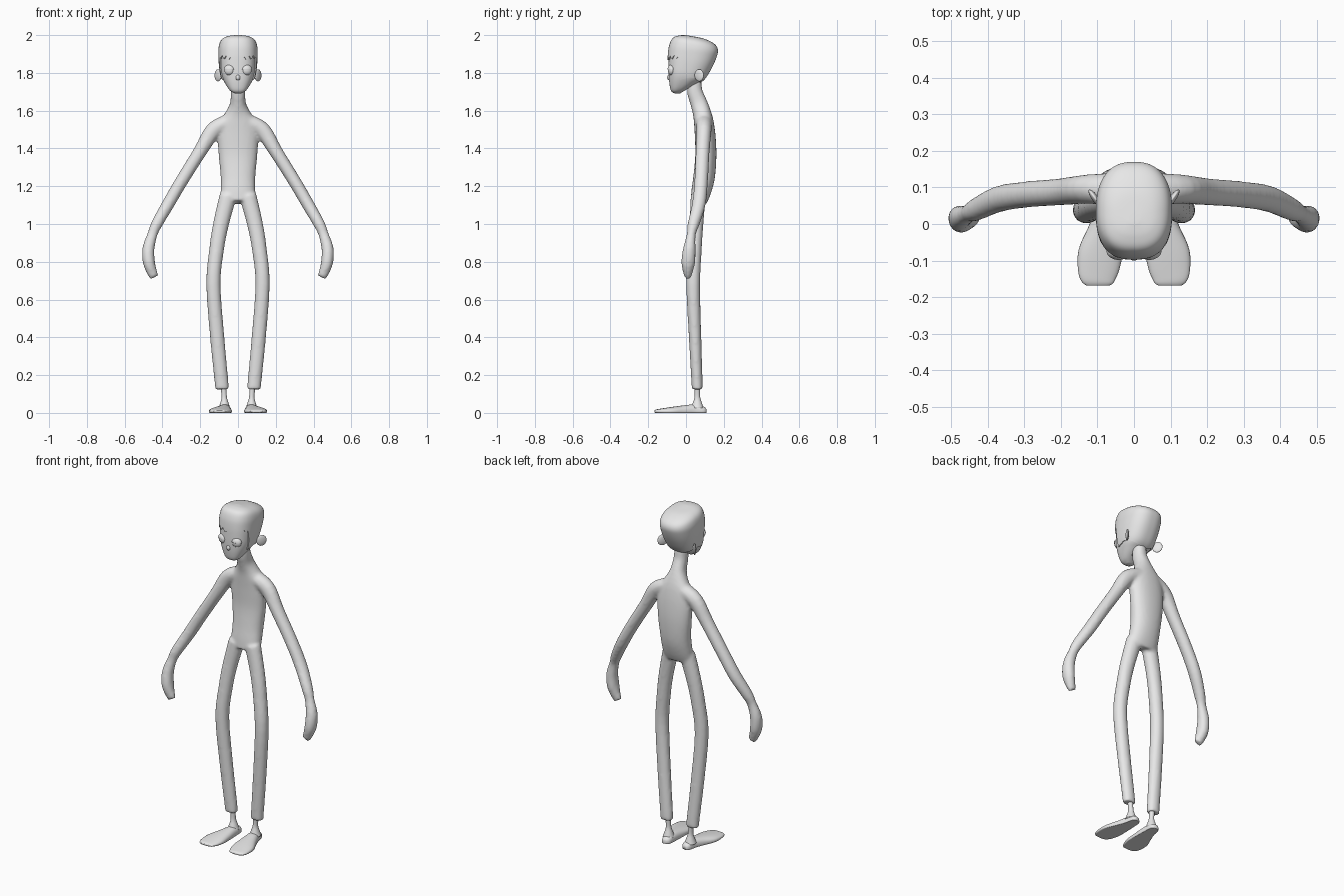
import bpy, bmesh, math
from mathutils import Vector, Matrix

if "Cube" in bpy.data.objects:
    bpy.data.objects.remove(bpy.data.objects["Cube"])

grey = bpy.data.materials.new("plain_grey")
grey.use_nodes = True
grey.diffuse_color = (0.8, 0.8, 0.8, 1)
grey.node_tree.nodes["Principled BSDF"].inputs["Base Color"].default_value = (0.8, 0.8, 0.8, 1)


def sample(rows, v):
    """Smooth interpolation through rows of numbers, v from 0 to 1."""
    last = len(rows) - 1
    i = min(int(v * last), last - 1)
    t = v * last - i
    p, q, r, s = (rows[min(max(i + k, 0), last)] for k in (-1, 0, 1, 2))
    return [b + 0.5 * t * (c - a + t * (2 * a - 5 * b + 4 * c - d + t * (3 * (b - c) + d - a)))
            for a, b, c, d in zip(p, q, r, s)]


def spow(value, power):
    return math.copysign(abs(value) ** power, value)


def skin(bm, rings, caps=(True, True)):
    """Bridge rings of points with quads."""
    loops = [[bm.verts.new(p) for p in ring] for ring in rings]
    n = len(loops[0])
    for a, b in zip(loops, loops[1:]):
        for k in range(n):
            bm.faces.new((a[k], a[(k + 1) % n], b[(k + 1) % n], b[k]))
    for loop, wanted in ((loops[0], caps[0]), (loops[-1], caps[1])):
        if wanted:
            bm.faces.new(loop)


def tube(bm, rows, side=1, ref=(0, 1, 0), power=1.0, steps=4, sides=28, floor=None):
    """Sweep ellipses along a path of (x, y, z, width radius, depth radius)."""
    count = (len(rows) - 1) * steps
    path = [sample(rows, k / count) for k in range(count + 1)]
    rings = []
    for k, (x, y, z, ra, rb) in enumerate(path):
        a, b = path[max(k - 1, 0)], path[min(k + 1, count)]
        tangent = (Vector(b[:3]) - Vector(a[:3])).normalized()
        across = tangent.cross(Vector(ref)).normalized()
        depth = across.cross(tangent)
        ring = []
        for j in range(sides):
            t = math.tau * j / sides
            p = Vector((x, y, z)) + across * ra * spow(math.cos(t), power) + depth * rb * spow(math.sin(t), power)
            if floor is not None:
                p.z = max(p.z, floor)
            ring.append((p.x * side, p.y, p.z))
        rings.append(ring)
    skin(bm, rings)


def finish(bm, name):
    bmesh.ops.recalc_face_normals(bm, faces=bm.faces)
    mesh = bpy.data.meshes.new(name)
    bm.to_mesh(mesh)
    bm.free()
    mesh.materials.append(grey)
    mesh.polygons.foreach_set("use_smooth", [True] * len(mesh.polygons))
    ob = bpy.data.objects.new(name, mesh)
    bpy.context.collection.objects.link(ob)
    return ob


def ellipsoid(name, loc, scale, turn=0.0, upper_only=False):
    bm = bmesh.new()
    bmesh.ops.create_uvsphere(bm, u_segments=24, v_segments=16, radius=1)
    if upper_only:
        bmesh.ops.bisect_plane(bm, geom=bm.verts[:] + bm.edges[:] + bm.faces[:],
                               plane_co=(0, 0, 0.15), plane_no=(0, 0, -1), clear_outer=True)
        bmesh.ops.holes_fill(bm, edges=bm.edges)
    move = Matrix.Translation(loc) @ Matrix.Rotation(turn, 4, "Z") @ Matrix.Diagonal((*scale, 1))
    bmesh.ops.transform(bm, matrix=move, verts=bm.verts)
    return finish(bm, name)


# Body: torso with neck, arms with hands, and legs, fused into one skin
torso = [(0, 0.045, 1.76, 0.036, 0.036), (0, 0.047, 1.70, 0.038, 0.041),
         (0, 0.068, 1.64, 0.042, 0.045), (0, 0.084, 1.59, 0.066, 0.048),
         (0, 0.094, 1.54, 0.1, 0.052), (0, 0.102, 1.46, 0.108, 0.055),
         (0, 0.105, 1.36, 0.102, 0.056), (0, 0.096, 1.25, 0.092, 0.057),
         (0, 0.080, 1.17, 0.092, 0.052), (0, 0.066, 1.115, 0.094, 0.042)]
arm = [(0.05, 0.095, 1.54, 0.042, 0.045), (0.13, 0.095, 1.495, 0.044, 0.040),
       (0.2, 0.088, 1.385, 0.036, 0.037), (0.3, 0.080, 1.225, 0.034, 0.036),
       (0.37, 0.068, 1.105, 0.033, 0.036), (0.43, 0.040, 1.0, 0.030, 0.031),
       (0.453, 0.028, 0.945, 0.027, 0.024), (0.474, 0.018, 0.87, 0.032, 0.033),
       (0.472, 0.012, 0.80, 0.032, 0.037), (0.457, 0.010, 0.75, 0.028, 0.027),
       (0.442, 0.010, 0.718, 0.024, 0.017)]
leg = [(0.052, 0.065, 1.15, 0.046, 0.040), (0.090, 0.055, 1.0, 0.042, 0.037),
       (0.114, 0.046, 0.86, 0.039, 0.037), (0.130, 0.038, 0.68, 0.038, 0.037),
       (0.110, 0.048, 0.4, 0.038, 0.033), (0.088, 0.058, 0.17, 0.037, 0.030),
       (0.085, 0.059, 0.125, 0.036, 0.029)]
bm = bmesh.new()
tube(bm, torso, power=0.9)
for side in (1, -1):
    tube(bm, arm, side)
    tube(bm, leg, side)
body = finish(bm, "body")
remesh = body.modifiers.new("fuse", "REMESH")
remesh.mode = "VOXEL"
remesh.voxel_size = 0.009
remesh.use_smooth_shade = True
relax = body.modifiers.new("relax", "SMOOTH")
relax.factor = 0.5
relax.iterations = 5

# Ankles and flat-soled feet
ankle = [(0.072, 0.06, 0.025, 0.032, 0.034), (0.072, 0.06, 0.05, 0.023, 0.025),
         (0.073, 0.06, 0.085, 0.014, 0.015), (0.077, 0.06, 0.145, 0.016, 0.016)]
foot = [(0.064, 0.107, 0.008, 0.012, 0.012), (0.066, 0.092, 0.008, 0.026, 0.026),
        (0.07, 0.04, 0.008, 0.034, 0.036), (0.08, -0.02, 0.008, 0.047, 0.031),
        (0.092, -0.08, 0.008, 0.060, 0.023), (0.098, -0.13, 0.008, 0.055, 0.015),
        (0.098, -0.158, 0.008, 0.044, 0.010), (0.098, -0.168, 0.008, 0.032, 0.005)]
for label, side in (("left", 1), ("right", -1)):
    bm = bmesh.new()
    tube(bm, ankle, side)
    finish(bm, label + "_ankle")
    bm = bmesh.new()
    tube(bm, foot, side, ref=(0, 0, 1), power=0.85, floor=0.0)
    finish(bm, label + "_foot")

# Head: tilted rings of (front y, front z, back y, back z, half width)
head_rows = [(-0.055, 1.690, -0.03, 1.692, 0.015), (-0.078, 1.703, 0.0, 1.71, 0.042),
             (-0.088, 1.745, 0.055, 1.742, 0.068), (-0.092, 1.80, 0.095, 1.77, 0.087),
             (-0.092, 1.85, 0.132, 1.83, 0.095), (-0.090, 1.90, 0.156, 1.885, 0.098),
             (-0.083, 1.945, 0.163, 1.922, 0.097), (-0.066, 1.980, 0.145, 1.950, 0.086),
             (-0.035, 1.992, 0.095, 1.975, 0.058), (0.0, 1.994, 0.04, 1.987, 0.015)]
COLUMNS = 144


def head_point(a, v):
    """Point at angle a from the front (radians) and height v from 0 to 1."""
    yf, zf, yb, zb, hw = sample(head_rows, v)
    c = spow(math.cos(a), 0.75 if math.cos(a) > 0 else 0.9)
    f = 0.5 - 0.5 * c
    return (hw * spow(math.sin(a), 0.78), yf + (yb - yf) * f, zf + (zb - zf) * f)


angles = [math.tau * k / COLUMNS for k in range(COLUMNS)]
bm = bmesh.new()
skin(bm, [[head_point(a, k / 45) for a in angles] for k in range(46)])
finish(bm, "head")

# Hair: a shell over the head with a jagged fringe and sideburns
hairline = [(0, 1.875), (62, 1.885), (80, 1.765), (100, 1.778), (125, 1.77), (180, 1.748)]


def hair_edge(a):
    turn = math.degrees(a)
    deg = min(turn, 360 - turn)
    for (d0, z0), (d1, z1) in zip(hairline, hairline[1:]):
        if deg <= d1:
            z = z0 + (z1 - z0) * (deg - d0) / (d1 - d0)
            break
    if deg < 62:
        z += 0.022 * (abs((turn / 17.5 + 0.3) % 1 - 0.5) - 0.25) * 2
    low, high = 0.0, 1.0
    for _ in range(24):
        mid = (low + high) / 2
        if head_point(a, mid)[2] < z:
            low = mid
        else:
            high = mid
    return low


edges = [hair_edge(a) for a in angles]
bm = bmesh.new()
skin(bm, [[head_point(a, e + (1 - e) * k / 30) for a, e in zip(angles, edges)] for k in range(31)],
     caps=(False, True))
hair = finish(bm, "hair")
shell = hair.modifiers.new("thickness", "SOLIDIFY")
shell.thickness = 0.006
shell.offset = 1
split = hair.modifiers.new("crisp_edge", "EDGE_SPLIT")
split.split_angle = math.radians(50)

# Ears, eyes with lids, and nose
for label, side in (("left", 1), ("right", -1)):
    ellipsoid(label + "_ear", (0.106 * side, 0.07, 1.787), (0.009, 0.029, 0.032), -0.62 * side)
    ellipsoid(label + "_eye", (0.047 * side, -0.079, 1.814), (0.026, 0.016, 0.026), 0.25 * side)
    ellipsoid(label + "_eyelid", (0.047 * side, -0.079, 1.814), (0.029, 0.019, 0.029), 0.25 * side, True)
ellipsoid("nose", (0, -0.090, 1.775), (0.012, 0.010, 0.014))
